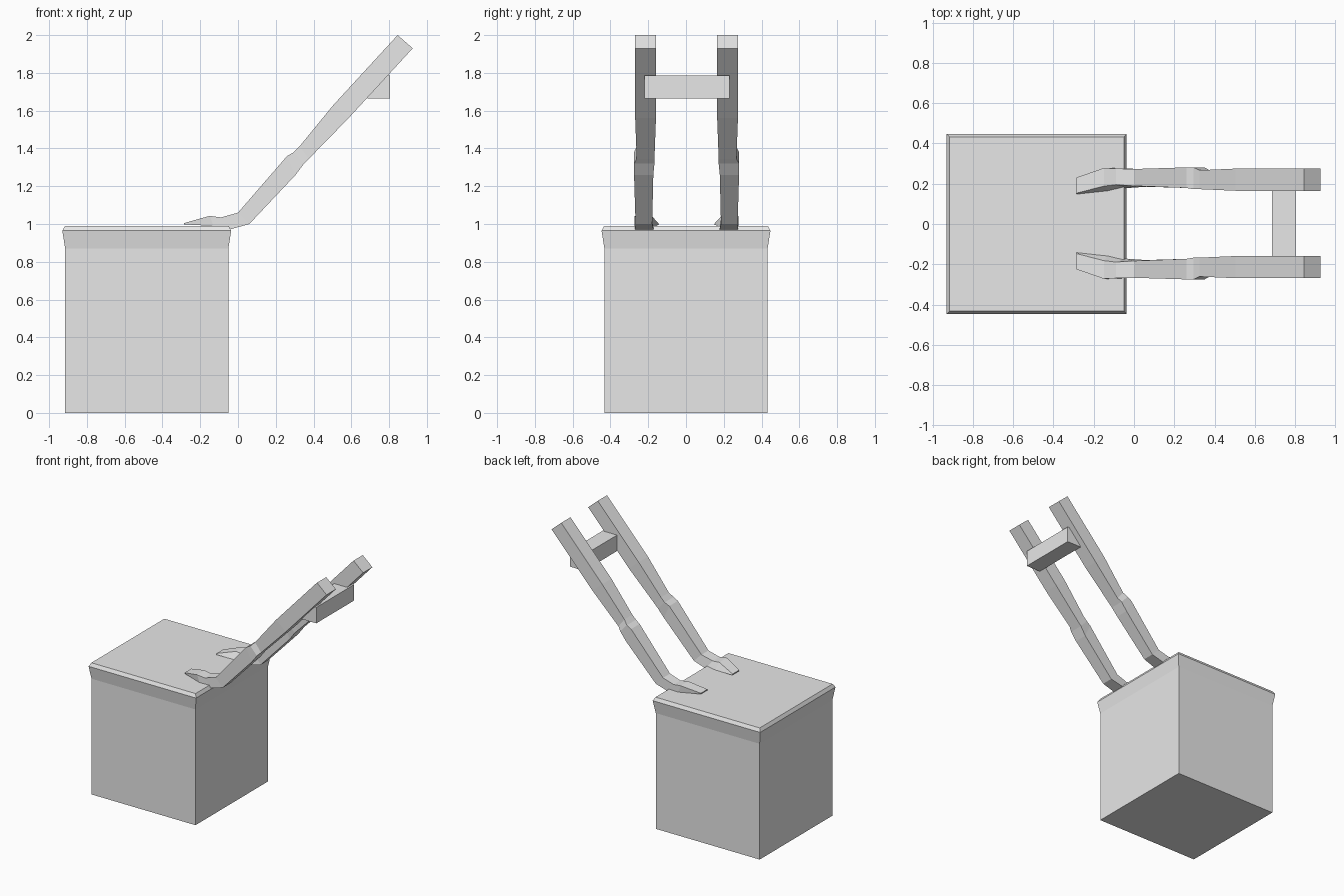
import bpy, bmesh

old = bpy.data.objects.get("Cube")
if old:
    bpy.data.objects.remove(old)

grey = bpy.data.materials.new("plain_grey")
grey.use_nodes = True
grey.diffuse_color = (0.8, 0.8, 0.8, 1)
grey.node_tree.nodes["Principled BSDF"].inputs["Base Color"].default_value = (0.8, 0.8, 0.8, 1)


def loft(name, rings):
    """Join four-sided rings into a closed, flat-shaded solid."""
    bm = bmesh.new()
    loops = [[bm.verts.new(p) for p in ring] for ring in rings]
    for a, b in zip(loops, loops[1:]):
        for i in range(4):
            j = (i + 1) % 4
            bm.faces.new((a[i], a[j], b[j], b[i]))
    bm.faces.new(loops[0])
    bm.faces.new(loops[-1])
    bmesh.ops.recalc_face_normals(bm, faces=bm.faces)
    mesh = bpy.data.meshes.new(name)
    bm.to_mesh(mesh)
    bm.free()
    mesh.materials.append(grey)
    obj = bpy.data.objects.new(name, mesh)
    bpy.context.collection.objects.link(obj)
    return obj


def square(half, z, cx=-0.483):
    return [(cx + sx * half, sy * half, z)
            for sx, sy in ((-1, -1), (1, -1), (1, 1), (-1, 1))]


# Block with a flared, chamfered rim
loft("block", [square(0.432, 0), square(0.432, 0.87),
               square(0.447, 0.965), square(0.433, 0.99)])

# Arm sections from fingertip to shoulder:
# upper x, z, lower x, z, inner y on top, inner y below, outer y
SECTIONS = [
    (-0.285, 1.005, -0.285, 0.998, 0.15, 0.145, 0.228),
    (-0.15, 1.043, -0.13, 0.99, 0.185, 0.162, 0.275),
    (-0.09, 1.035, -0.04, 0.972, 0.192, 0.175, 0.272),
    (0.0, 1.06, 0.06, 1.0, 0.186, 0.182, 0.27),
    (0.26, 1.36, 0.305, 1.26, 0.176, 0.176, 0.278),
    (0.295, 1.38, 0.35, 1.32, 0.17, 0.17, 0.278),
    (0.325, 1.41, 0.375, 1.345, 0.17, 0.17, 0.264),
    (0.505, 1.63, 0.585, 1.56, 0.162, 0.162, 0.272),
    (0.845, 2.0, 0.925, 1.93, 0.162, 0.162, 0.272),
]
for name, side in (("left_arm", 1), ("right_arm", -1)):
    loft(name, [[(ux, side * top + 0.003, uz), (ux, side * out + 0.003, uz),
                 (lx, side * out + 0.003, lz), (lx, side * low + 0.003, lz)]
                for ux, uz, lx, lz, top, low, out in SECTIONS])

# Bar joining the two arms
loft("cross_bar", [[(0.685, y, 1.665), (0.805, y, 1.665),
                    (0.805, y, 1.785), (0.685, y, 1.785)]
                   for y in (-0.22, 0.23)])
